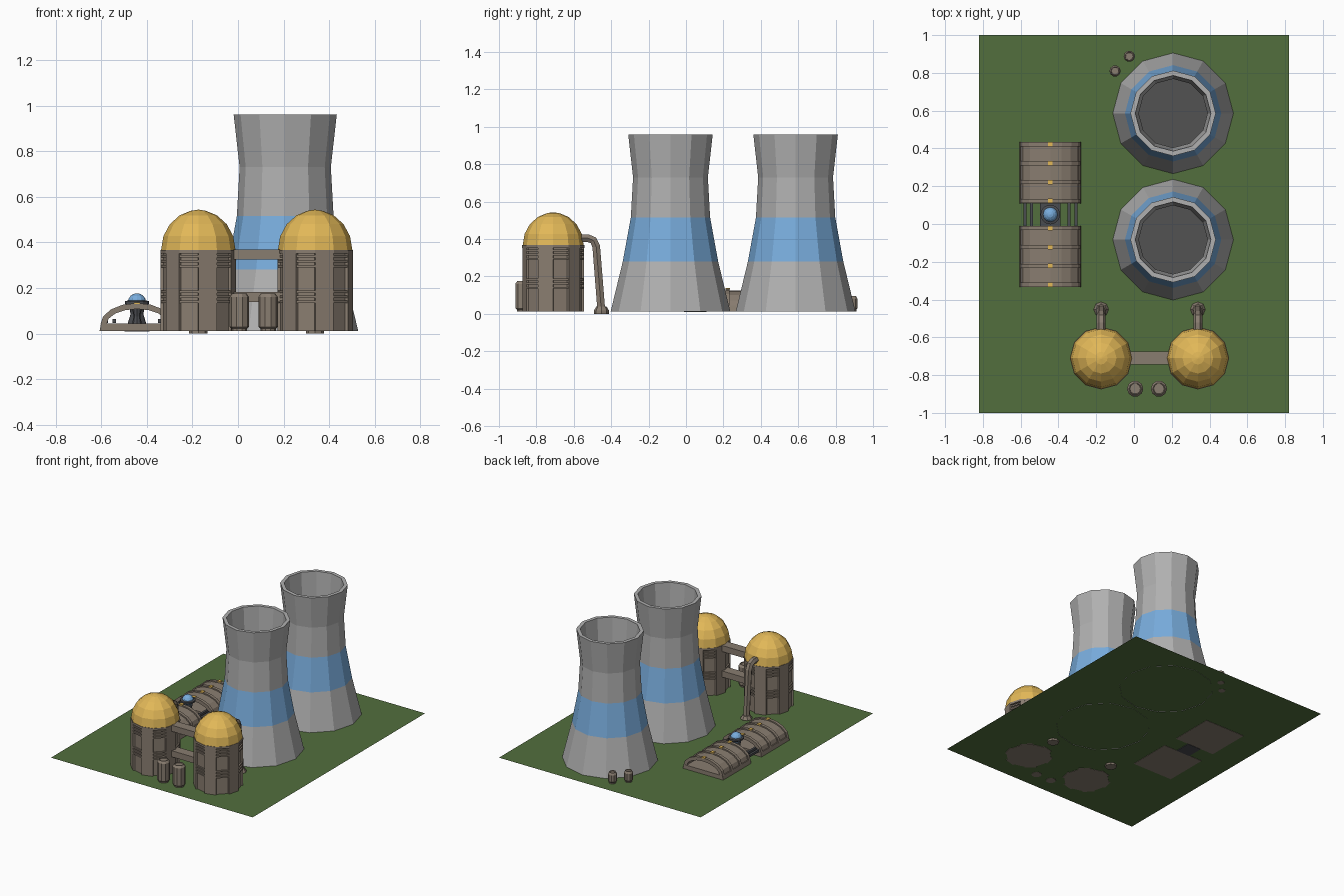
import bpy, bmesh, math
from mathutils import Matrix, Vector

cube = bpy.data.objects.get("Cube")
if cube:
    bpy.data.objects.remove(cube, do_unlink=True)


def material(name, *rgb):
    m = bpy.data.materials.new(name)
    m.use_nodes = True
    lin = [((c / 255 + 0.055) / 1.055) ** 2.4 for c in rgb] + [1.0]
    m.diffuse_color = lin
    m.node_tree.nodes["Principled BSDF"].inputs["Base Color"].default_value = lin
    return m


GRASS = material("grass_green", 82, 111, 61)
CONCRETE = material("concrete_grey", 176, 176, 176)
BLUE = material("band_blue", 120, 172, 220)
GOLD = material("dome_gold", 226, 184, 88)
BROWN = material("wall_brown", 137, 125, 112)
DARK = material("dark_metal", 74, 76, 80)
SHADE = material("shaft_grey", 82, 82, 82)
GROUND_Z = 0.014
BASE_Z = 0.012


def finish(name, bm, mats, loc=(0, 0, 0), fix_normals=True):
    if fix_normals:
        bmesh.ops.recalc_face_normals(bm, faces=bm.faces)
    me = bpy.data.meshes.new(name)
    bm.to_mesh(me)
    bm.free()
    for m in mats:
        me.materials.append(m)
    ob = bpy.data.objects.new(name, me)
    ob.location = loc
    bpy.context.collection.objects.link(ob)
    return ob


def revolve(name, profile, loc, mats, sides=12, caps=True, rule=None):
    """Turn (radius, z) points round the z axis; rule picks a face's material."""
    bm = bmesh.new()
    rings = []
    for r, z in profile:
        turn = [2 * math.pi * i / sides for i in range(sides)]
        rings.append([bm.verts.new((r * math.cos(a), r * math.sin(a), z)) for a in turn])
    for low, high in zip(rings, rings[1:]):
        for i in range(sides):
            j = (i + 1) % sides
            bm.faces.new((low[i], low[j], high[j], high[i]))
    if caps:
        bm.faces.new(rings[0][::-1])
    bm.faces.new(rings[-1])
    bm.normal_update()
    if rule:
        for f in bm.faces:
            f.material_index = rule(f)
    return finish(name, bm, mats, loc, fix_normals=caps)


def add_box(bm, centre, size, angle=0.0):
    mat = (Matrix.Translation(centre) @ Matrix.Rotation(angle, 4, "Z")
           @ Matrix.Diagonal((*size, 1)))
    bmesh.ops.create_cube(bm, size=1, matrix=mat)


def boxes(name, parts, mat):
    bm = bmesh.new()
    for p in parts:
        add_box(bm, *p)
    return finish(name, bm, [mat])


# Ground
bm = bmesh.new()
bmesh.ops.create_grid(bm, x_segments=1, y_segments=1, size=1,
                      matrix=Matrix.Diagonal((0.82, 1, 1, 1)))
finish("ground", bm, [GRASS], (0, 0, GROUND_Z), fix_normals=False)

# Cooling towers: outer wall, rim, inner wall, dark shaft floor
tower = [(0.32, BASE_Z), (0.255, 0.28), (0.212, 0.515), (0.2, 0.73),
         (0.226, 0.96), (0.2, 0.96), (0.182, 0.73), (0.188, 0.55)]


def tower_colour(f):
    z = f.calc_center_median().z
    if len(f.verts) > 4:
        return 2
    outer = f.normal.xy.dot(f.calc_center_median().xy) > 0
    return 1 if outer and 0.28 < z < 0.515 else 0


for side, y in (("front", -0.083), ("back", 0.586)):
    revolve(f"{side}_cooling_tower", tower, (0.207, y, 0),
            [CONCRETE, BLUE, SHADE], caps=False, rule=tower_colour)

# Reactor buildings
REACTOR_Y = -0.71
for side, x in (("right", -0.174), ("left", 0.338)):
    here = Vector((x, REACTOR_Y, 0))
    revolve(f"{side}_reactor_wall", [(0.153, BASE_Z), (0.153, 0.36)], here, [BROWN])
    revolve(f"{side}_reactor_cap", [(0.166, 0.352), (0.166, 0.367)], here, [BROWN])
    dome = [(0.163 * math.cos(a), 0.367 + 0.175 * math.sin(a))
            for a in (math.radians(d) for d in (0, 20, 40, 60, 78))]
    dome.append((0.004, 0.543))
    revolve(f"{side}_reactor_dome", dome, here, [GOLD])
    for n, z in enumerate((0.14, 0.162, 0.184, 0.295, 0.317, 0.339)):
        revolve(f"{side}_reactor_hoop_{n}", [(0.163, z - 0.005), (0.163, z + 0.005)],
                here, [BROWN])
    # Pilasters on every other face
    pillars = []
    for k in range(6):
        a = math.radians(60 * k - 15)
        centre = here + Vector((math.cos(a), math.sin(a), 0)) * 0.15
        centre.z = (BASE_Z + 0.355) / 2
        pillars.append((centre, (0.02, 0.082, 0.355 - BASE_Z), a))
    boxes(f"{side}_reactor_pilasters", pillars, BROWN)

    # Steam pipe behind each dome
    curve = bpy.data.curves.new(f"{side}_steam_pipe", "CURVE")
    curve.dimensions = "3D"
    curve.bevel_depth = 0.024
    curve.bevel_resolution = 1
    curve.use_fill_caps = True
    path = [(-0.58, 0.405), (-0.525, 0.405), (-0.495, 0.393), (-0.48, 0.36), (-0.452, 0.01)]
    spline = curve.splines.new("POLY")
    spline.points.add(len(path) - 1)
    spline.use_smooth = False
    for p, (y, z) in zip(spline.points, path):
        p.co = (x, y, z, 1)
    pipe = bpy.data.objects.new(curve.name, curve)
    curve.materials.append(BROWN)
    bpy.context.collection.objects.link(pipe)
    bpy.ops.object.select_all(action="DESELECT")
    pipe.select_set(True)
    bpy.context.view_layer.objects.active = pipe
    bpy.ops.object.convert(target="MESH")
    revolve(f"{side}_pipe_foot", [(0.04, 0), (0.04, 0.018), (0.027, 0.04)],
            (x, -0.452, 0), [BROWN], sides=8)

# Bridges between the reactors
boxes("reactor_bridges", [((0.08, REACTOR_Y, z), (0.26, 0.07, 0.045)) for z in (0.347, 0.16)],
      BROWN)

# Storage tanks
for name, x, y, r, h in (("front_tank_right", 0.006, -0.872, 0.043, 0.175),
                         ("front_tank_left", 0.132, -0.872, 0.043, 0.175),
                         ("back_tank_right", -0.1, 0.81, 0.03, 0.095),
                         ("back_tank_left", -0.025, 0.888, 0.03, 0.095)):
    revolve(name, [(r * 0.8, BASE_Z), (r * 0.8, 0.022), (r, 0.03), (r, h - 0.015),
                   (r * 0.75, h), (r * 0.7, h), (r * 0.65, h - 0.006)],
            (x, y, 0), [BROWN], sides=10)

# Turbine hall: two open vaults with ribs
HALL_X, HALL_Y = -0.443, 0.05


def vault(bm, y, length, rx, rz, thick, steps=8):
    """Arched shell of the given length along y."""
    ends = []
    for yy in (y - length / 2, y + length / 2):
        for t in (0, thick):
            ends.append([bm.verts.new((HALL_X + (rx - t) * math.cos(math.pi * i / steps), yy,
                                       0.04 + (rz - t) * math.sin(math.pi * i / steps)))
                         for i in range(steps + 1)])
    o1, i1, o2, i2 = ends
    for a, b in ((o1, o2), (o2, i2), (i2, i1), (i1, o1)):
        for k in range(steps):
            bm.faces.new((a[k], a[k + 1], b[k + 1], b[k]))


for side, y in (("front", HALL_Y - 0.222), ("back", HALL_Y + 0.222)):
    bm = bmesh.new()
    vault(bm, y, 0.31, 0.152, 0.085, 0.015)
    ribs = [y + d for d in (-0.15, -0.05, 0.05, 0.15)]
    for rib in ribs:
        vault(bm, rib, 0.022, 0.16, 0.094, 0.026)
    finish(f"{side}_hall_vault", bm, [BROWN])
    boxes(f"{side}_hall_ridge_marks",
          [((HALL_X, rib, 0.133), (0.025, 0.024, 0.008)) for rib in ribs], GOLD)
    # Floor slab with sloped sides
    bm = bmesh.new()
    add_box(bm, (HALL_X, y, 0.028), (0.328, 0.325, 0.032))
    for v in bm.verts:
        if v.co.z > 0.03:
            v.co.x = HALL_X + (v.co.x - HALL_X) * 0.96
    finish(f"{side}_hall_floor", bm, [BROWN])
    revolve(f"{side}_hall_column", [(0.022, 0.04), (0.015, 0.075), (0.022, 0.12)],
            (HALL_X, y, 0), [DARK], sides=8)

# Rails and plate joining the halls
rails = [((HALL_X + s * d, HALL_Y, 0.055), (0.016, 0.18, 0.016))
         for s in (-1, 1) for d in (0.1, 0.135)]
boxes("hall_rails", rails, DARK)
boxes("hall_plate", [((HALL_X, HALL_Y, 0.02), (0.11, 0.12, 0.02))], DARK)

# Pedestal and blue globe
revolve("globe_pedestal", [(0.042, BASE_Z), (0.042, 0.04), (0.028, 0.085), (0.034, 0.12),
                           (0.052, 0.13), (0.052, 0.142), (0.04, 0.145)],
        (HALL_X, HALL_Y, 0), [DARK])
bm = bmesh.new()
bmesh.ops.create_uvsphere(bm, u_segments=12, v_segments=8, radius=0.04)
finish("globe", bm, [BLUE], (HALL_X, HALL_Y, 0.137))
